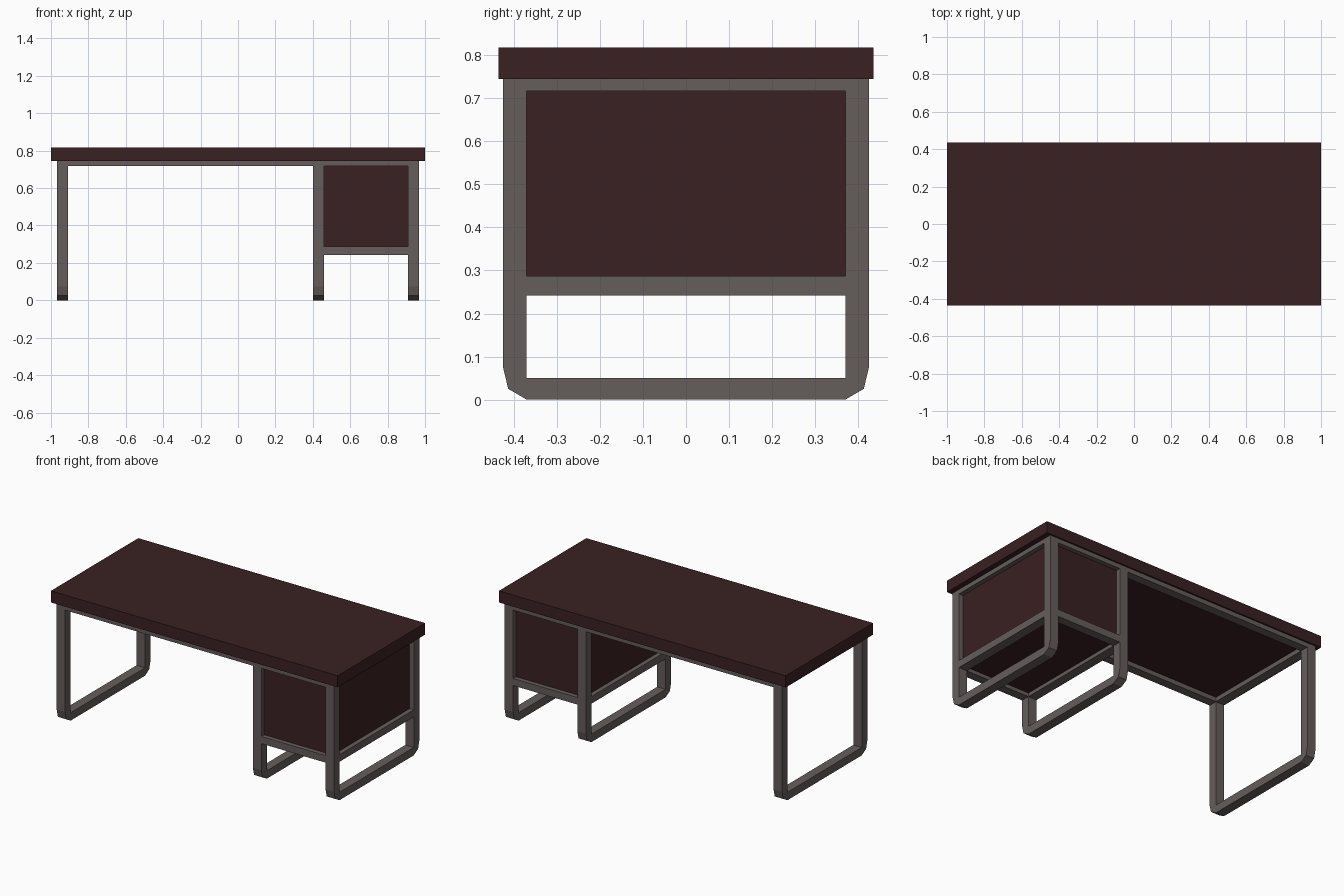
import bpy, bmesh

if "Cube" in bpy.data.objects:
    bpy.data.objects.remove(bpy.data.objects["Cube"])


def material(name, rgb):
    m = bpy.data.materials.new(name)
    m.diffuse_color = (*rgb, 1.0)
    m.use_nodes = True
    m.node_tree.nodes["Principled BSDF"].inputs["Base Color"].default_value = m.diffuse_color
    return m


WOOD = material("dark red wood", (0.042, 0.0148, 0.0156))
METAL = material("warm grey metal", (0.130, 0.110, 0.105))


def finish(name, bm, mat):
    bmesh.ops.recalc_face_normals(bm, faces=bm.faces)
    me = bpy.data.meshes.new(name)
    bm.to_mesh(me)
    bm.free()
    me.materials.append(mat)
    ob = bpy.data.objects.new(name, me)
    bpy.context.collection.objects.link(ob)
    return ob


def box(name, x, y, z, mat):
    bm = bmesh.new()
    bmesh.ops.create_cube(bm, size=1)
    for v in bm.verts:
        for i, (lo, hi) in enumerate((x, y, z)):
            v.co[i] = hi if v.co[i] > 0 else lo
    return finish(name, bm, mat)


def leg_loop(name, x0, x1):
    """Closed leg frame: bevelled outside, square opening."""
    outer = [(0.425, 0.745), (0.425, 0.075), (0.413, 0.025), (0.37, 0.0)]
    inner = [(0.37, 0.717), (0.37, 0.05), (0.37, 0.05), (0.37, 0.05)]
    outer += [(-y, z) for y, z in reversed(outer)]
    inner += [(-y, z) for y, z in reversed(inner)]
    bm = bmesh.new()
    n = len(outer)
    rings = [[bm.verts.new((x, y, z)) for y, z in pts]
             for pts, x in ((outer, x0), (outer, x1), (inner, x1), (inner, x0))]
    for a in range(4):
        for i in range(n):
            j = (i + 1) % n
            p, q = rings[a], rings[(a + 1) % 4]
            bm.faces.new((p[i], p[j], q[j], q[i]))
    bmesh.ops.remove_doubles(bm, verts=bm.verts, dist=1e-5)
    return finish(name, bm, METAL)


# Table top
box("table_top", (-1, 1), (-0.435, 0.435), (0.745, 0.818), WOOD)

# Three leg frames
LEGS = {"left": (-0.967, -0.908), "middle": (0.401, 0.46), "right": (0.908, 0.967)}
for side, (a, b) in LEGS.items():
    leg_loop(side + "_leg_frame", a, b)

# Long rails at front and back, upper and under the cabinet
for side, y in (("front", (-0.425, -0.37)), ("back", (0.37, 0.425))):
    box(side + "_long_rail", (-0.908, 0.401), y, (0.717, 0.745), METAL)
    box(side + "_cabinet_top_rail", (0.46, 0.908), y, (0.717, 0.745), METAL)
    box(side + "_cabinet_low_rail", (0.46, 0.908), y, (0.242, 0.287), METAL)

# Cabinet side rails
for side in ("middle", "right"):
    box(side + "_cabinet_side_rail", LEGS[side], (-0.37, 0.37), (0.242, 0.287), METAL)

# Cabinet body, recessed into the frame
box("cabinet", (0.43, 0.938), (-0.397, 0.397), (0.265, 0.744), WOOD)
